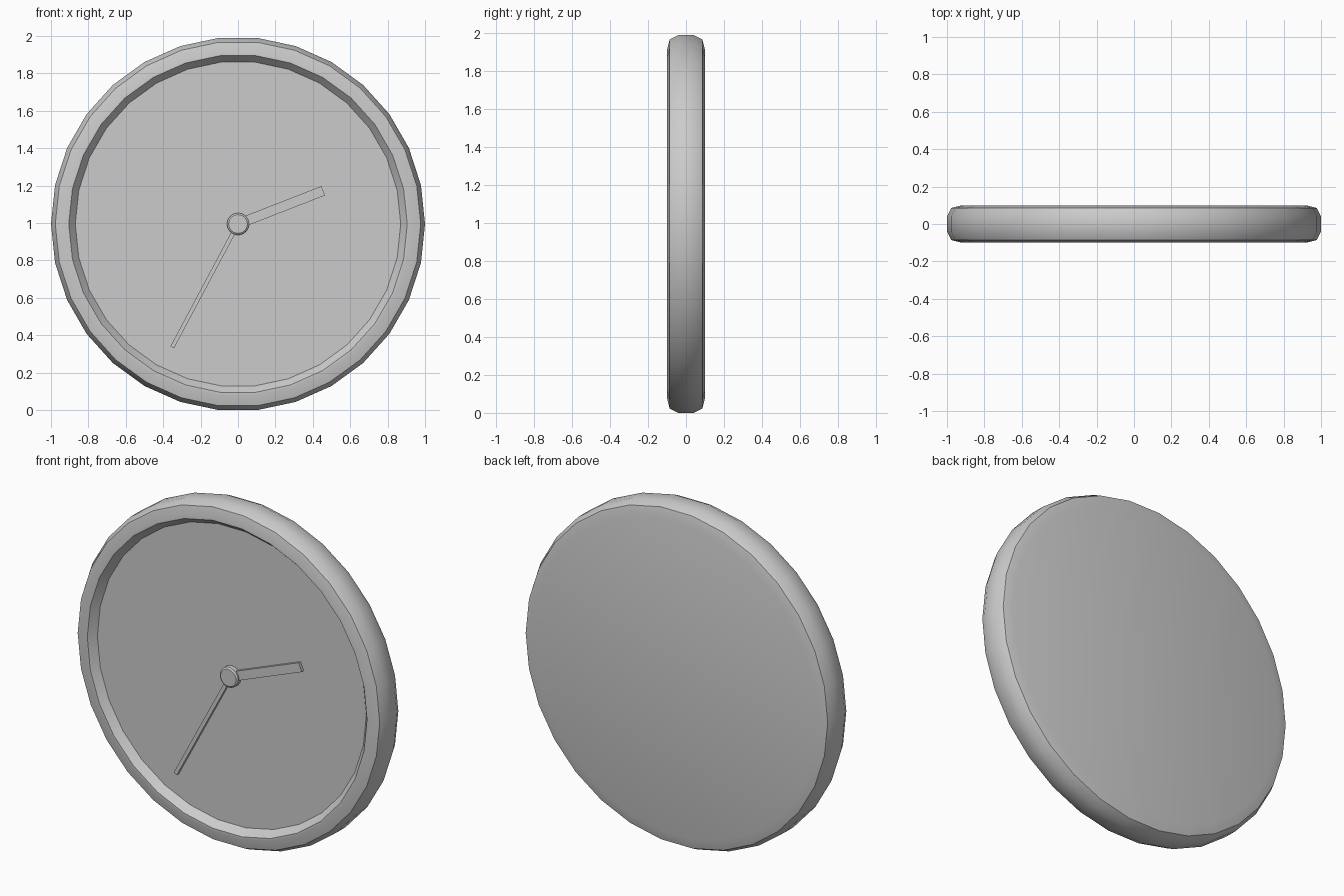
import bpy, bmesh, math

if "Cube" in bpy.data.objects:
    bpy.data.objects.remove(bpy.data.objects["Cube"])

SIDES = 30
CZ = math.cos(math.radians(6))   # flat of the 30-gon rests on z = 0


def finish(name, bm):
    bmesh.ops.recalc_face_normals(bm, faces=bm.faces)
    me = bpy.data.meshes.new(name)
    bm.to_mesh(me)
    bm.free()
    ob = bpy.data.objects.new(name, me)
    bpy.context.collection.objects.link(ob)
    bpy.ops.object.select_all(action='DESELECT')
    ob.select_set(True)
    bpy.context.view_layer.objects.active = ob
    bpy.ops.object.shade_smooth_by_angle(angle=math.radians(30))
    return ob


def lathe(name, profile, sides):
    """Turn (radius, y) points about the clock axis and cap both ends."""
    bm = bmesh.new()
    rings = []
    for r, y in profile:
        rings.append([bm.verts.new((r * math.cos(2 * math.pi * i / sides), y,
                                    CZ + r * math.sin(2 * math.pi * i / sides)))
                      for i in range(sides)])
    for a, b in zip(rings, rings[1:]):
        for i in range(sides):
            j = (i + 1) % sides
            bm.faces.new((a[i], a[j], b[j], b[i]))
    bm.faces.new(rings[0])
    bm.faces.new(rings[-1])
    return finish(name, bm)


def hand(name, tip_x, tip_z, width, y_front, y_back):
    """Flat bar from the clock centre to its tip."""
    dx, dz = tip_x, tip_z - CZ
    n = math.hypot(dx, dz)
    px, pz = -dz / n * width / 2, dx / n * width / 2
    bm = bmesh.new()
    outline = [(px, pz), (-px, -pz), (dx - px, dz - pz), (dx + px, dz + pz)]
    face = bm.faces.new([bm.verts.new((x, y_front, CZ + z)) for x, z in outline])
    ext = bmesh.ops.extrude_face_region(bm, geom=[face], use_keep_orig=True)
    for v in ext['geom']:
        if isinstance(v, bmesh.types.BMVert):
            v.co.y = y_back
    return finish(name, bm)


# Case: rounded rim, recessed dial at the front, flat back
lathe("clock_case", [(0.87, -0.057), (0.905, -0.1), (0.92, -0.1), (0.977, -0.086),
                     (1.0, -0.04), (1.0, 0.04), (0.977, 0.086), (0.92, 0.1)], SIDES)

# Centre hub with a small chamfer
lathe("hub", [(0.05, -0.09), (0.059, -0.083), (0.059, -0.055)], 24)

# Hands
hand("hour_hand", 0.455, 1.172, 0.053, -0.075, -0.056)
hand("minute_hand", -0.352, 0.335, 0.022, -0.077, -0.058)
